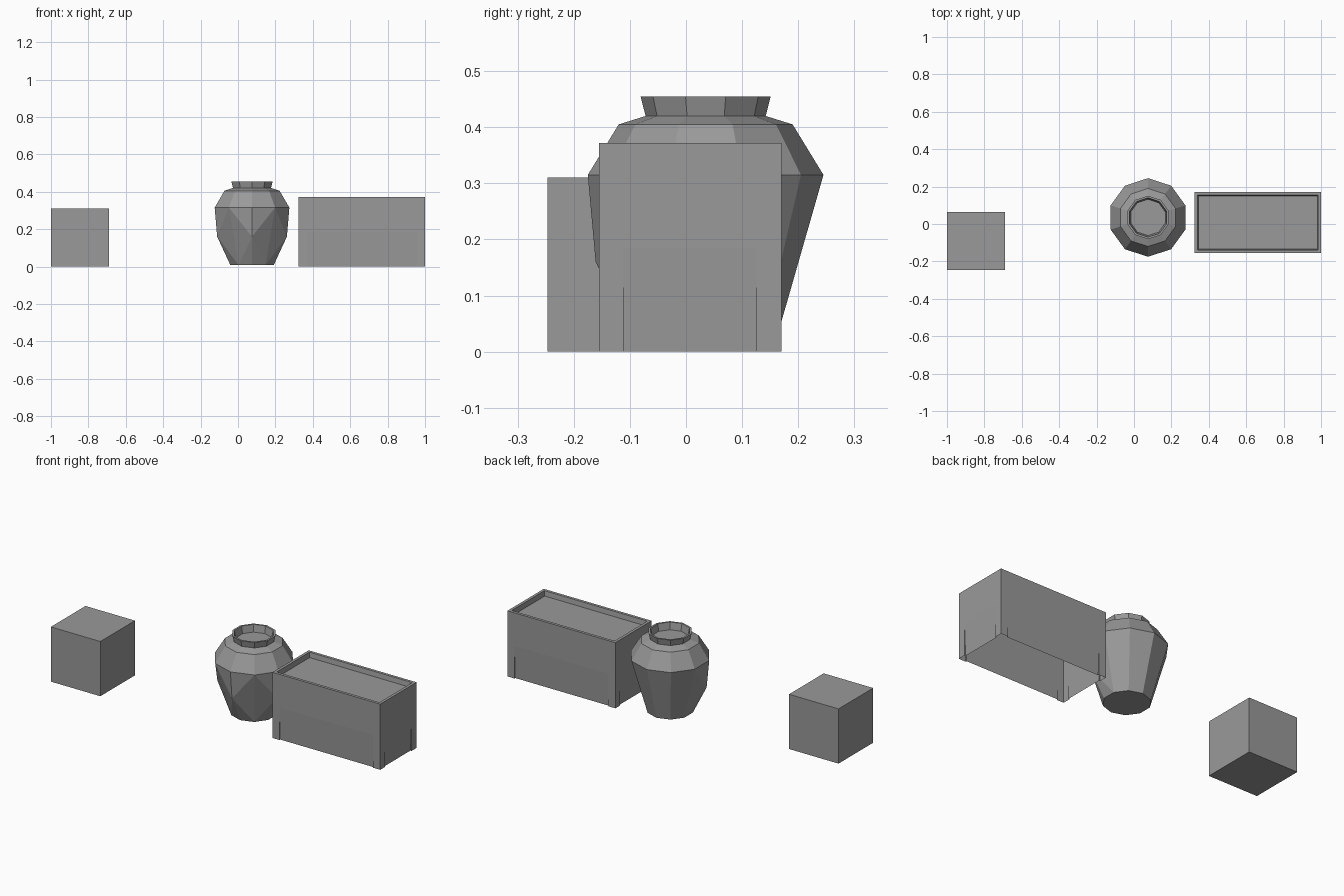
import bpy, bmesh, math
from mathutils import Vector

old = bpy.data.objects.get("Cube")
if old:
    bpy.data.objects.remove(old)

# Single stone grey
GREY = (0.32, 0.32, 0.32, 1)
grey = bpy.data.materials.new("stone_grey")
grey.use_nodes = True
grey.diffuse_color = GREY
grey.node_tree.nodes["Principled BSDF"].inputs["Base Color"].default_value = GREY


def finish(name, bm, recalc=True):
    if recalc:
        bmesh.ops.recalc_face_normals(bm, faces=bm.faces)
    mesh = bpy.data.meshes.new(name)
    bm.to_mesh(mesh)
    bm.free()
    mesh.materials.append(grey)
    obj = bpy.data.objects.new(name, mesh)
    bpy.context.collection.objects.link(obj)
    return obj


def bridge(bm, low, high):
    n = len(low)
    for i in range(n):
        j = (i + 1) % n
        bm.faces.new((low[i], low[j], high[j], high[i]))


# Solid block
bm = bmesh.new()
bmesh.ops.create_cube(bm, size=0.31)
block = finish("block", bm)
block.location = (-0.845, -0.092, 0.155)

# Ten-sided pot: rings run from foot to lip and down to the inner floor
SIDES = 10
bm = bmesh.new()


def pot_point(i, r, z):
    a = -math.pi / 2 + math.tau * i / SIDES
    return bm.verts.new((r * math.cos(a), r * math.sin(a), z))


profile = [(0.122, 0.008), (0.21, 0.315), (0.155, 0.405), (0.107, 0.42),
           (0.116, 0.455), (0.105, 0.455), (0.097, 0.415)]
rings = [[pot_point(i, r, z) for i in range(SIDES)] for r, z in profile]
for low, high in zip(rings[1:], rings[2:]):
    bridge(bm, low, high)
bm.faces.new(rings[0])
bm.faces.new(rings[-1])

# Lower wall: three front corners bulge and fan into triangles
foot, belly = rings[0], rings[1]
bulge = {i: pot_point(i, 0.196, 0.16) for i in (0, 2, SIDES - 2)}
for i in range(SIDES):
    j = (i + 1) % SIDES
    if i in bulge or j in bulge:
        k, other = (i, j) if i in bulge else (j, i)
        path = [foot[k], foot[other], belly[other], belly[k]]
        for a, b in zip(path, path[1:]):
            bm.faces.new((bulge[k], a, b))
    else:
        bm.faces.new((foot[i], foot[j], belly[j], belly[i]))
pot = finish("pot", bm)
pot.location = (0.075, 0.035, 0)

# Open-bottomed trough with legs marked by a shallow tapered recess
HALF_X, HALF_Y, TOP = 0.338, 0.1625, 0.372
LEG, RECESS, LEG_TOP = 0.044, 0.007, 0.185
bm = bmesh.new()


def outline(z, depth):
    """Rectangle whose sides step inward between the corner legs."""
    corners = [Vector((sx * HALF_X, sy * HALF_Y, z))
               for sx, sy in ((-1, -1), (1, -1), (1, 1), (-1, 1))]
    ring = []
    for c, d in zip(corners, corners[1:] + corners[:1]):
        along = (d - c).normalized()
        inward = Vector((-along.y, along.x, 0)) * depth
        ring += [c, c + along * LEG, c + along * LEG + inward,
                 d - along * LEG + inward, d - along * LEG]
    return [bm.verts.new(p) for p in ring]


def rectangle(inset, z):
    return [bm.verts.new((sx * (HALF_X - inset), sy * (HALF_Y - inset), z))
            for sx, sy in ((-1, -1), (1, -1), (1, 1), (-1, 1))]


bridge(bm, outline(0, RECESS), outline(LEG_TOP, 0))
levels = [rectangle(0, LEG_TOP), rectangle(0, TOP),
          rectangle(0.016, TOP), rectangle(0.02, TOP - 0.028)]
for low, high in zip(levels, levels[1:]):
    bridge(bm, low, high)
bm.faces.new(levels[-1])
bmesh.ops.remove_doubles(bm, verts=bm.verts, dist=0.0001)
trough = finish("trough", bm, recalc=False)
trough.location = (0.662, 0.0075, 0)
